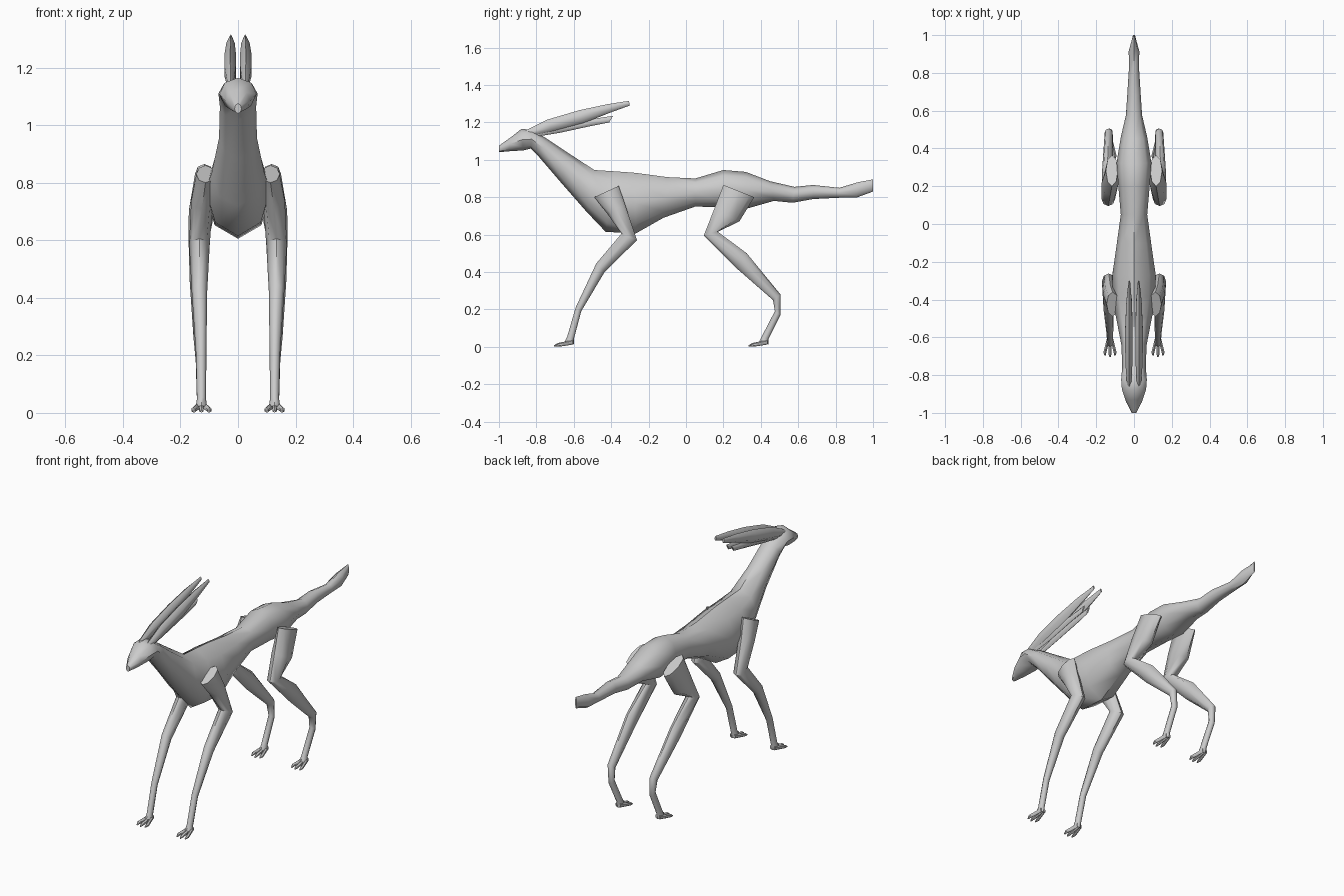
import bpy, bmesh, math
from mathutils import Vector

grey = bpy.data.materials.new("plain grey")
grey.diffuse_color = (0.6, 0.6, 0.6, 1)


def loft(name, rings, sides=8, mirror=False, angle=50):
    """Skin a tube through rings: (y, z) of one edge, (y, z) of the other, half width, centre x."""
    bm = bmesh.new()
    loops = []
    for ya, za, yb, zb, hw, cx in rings:
        a, b = Vector((cx, ya, za)), Vector((cx, yb, zb))
        mid, up, side = (a + b) / 2, (a - b) / 2, Vector((hw, 0, 0))
        loops.append([bm.verts.new(mid + up * math.cos(t) + side * math.sin(t))
                      for t in (2 * math.pi * i / sides for i in range(sides))])
    for p, q in zip(loops, loops[1:]):
        for i in range(sides):
            j = (i + 1) % sides
            bm.faces.new((p[i], p[j], q[j], q[i]))
    bm.faces.new(loops[0])
    bm.faces.new(loops[-1])
    bmesh.ops.recalc_face_normals(bm, faces=bm.faces)
    mesh = bpy.data.meshes.new(name)
    bm.to_mesh(mesh)
    bm.free()
    mesh.materials.append(grey)
    ob = bpy.data.objects.new(name, mesh)
    bpy.context.collection.objects.link(ob)
    if mirror:
        ob.modifiers.new("mirror", 'MIRROR').use_mirror_merge = False
    bpy.ops.object.select_all(action='DESELECT')
    ob.select_set(True)
    bpy.context.view_layer.objects.active = ob
    bpy.ops.object.shade_smooth_by_angle(angle=math.radians(angle))
    return ob


# Head, neck, torso and tail: top edge, bottom edge, half width
body = [
    (-1.0, 1.075, -1.0, 1.04, .012), (-.93, 1.125, -.95, 1.045, .043),
    (-.88, 1.165, -.87, 1.05, .064), (-.82, 1.16, -.83, 1.06, .068),
    (-.74, 1.11, -.79, 1.02, .063), (-.62, 1.03, -.67, .88, .066),
    (-.49, .945, -.53, .72, .092), (-.38, .938, -.43, .615, .112),
    (-.27, .93, -.27, .605, .115), (-.10, .907, -.12, .69, .092),
    (.05, .90, .05, .75, .07), (.20, .945, .20, .745, .083),
    (.32, .935, .33, .74, .092), (.45, .885, .47, .78, .07),
    (.58, .855, .57, .77, .043), (.68, .865, .68, .79, .036),
    (.82, .85, .82, .797, .027), (.92, .88, .91, .797, .028),
    (1.0, .895, 1.0, .83, .005),
]
loft("body", [(*r, 0) for r in body])

# Front leg: leading edge, trailing edge, half width, centre x
loft("front_leg", [
    (-.49, .80, -.36, .86, .032, .113), (-.42, .71, -.325, .76, .038, .125),
    (-.345, .605, -.262, .57, .036, .134), (-.48, .445, -.435, .40, .027, .134),
    (-.59, .21, -.56, .19, .018, .128), (-.635, .055, -.60, .04, .016, .127),
    (-.65, .025, -.60, .013, .020, .127)], mirror=True)

# Hind leg
loft("hind_leg", [
    (.20, .865, .365, .80, .032, .117), (.15, .735, .285, .67, .045, .126),
    (.095, .595, .17, .615, .036, .136), (.27, .42, .325, .50, .028, .140),
    (.465, .25, .505, .28, .021, .134), (.475, .19, .505, .17, .017, .130),
    (.405, .055, .44, .04, .016, .127), (.39, .025, .44, .013, .020, .127)],
    mirror=True)

# Three bent toes on every foot
for foot, y in (("front", -.635), ("hind", .405)):
    for k, dx in enumerate((-.016, 0, .016)):
        reach = .008 if dx == 0 else 0
        loft(f"{foot}_toe_{k + 1}", [
            (y + .03, .038, y + .03, .012, .008, .127 + dx * .6),
            (y - .02, .026, y - .02, .004, .009, .127 + dx * 1.3),
            (y - .045 - reach, .020, y - .045 - reach, .001, .009, .127 + dx * 1.7),
            (y - .062 - reach, .008, y - .062 - reach, .001, .004, .127 + dx * 1.6)],
            sides=6, mirror=True)

# Long swept-back ears: an upper blade and a thinner lower lip
loft("upper_ear", [
    (-.86, 1.155, -.84, 1.125, .012, .026), (-.74, 1.215, -.72, 1.15, .022, .027),
    (-.57, 1.265, -.55, 1.195, .023, .027), (-.42, 1.297, -.41, 1.25, .017, .026),
    (-.305, 1.315, -.30, 1.29, .005, .025)], sides=6, mirror=True)
loft("lower_ear", [
    (-.82, 1.145, -.82, 1.12, .008, .022), (-.68, 1.185, -.67, 1.145, .012, .018),
    (-.52, 1.215, -.51, 1.18, .012, .018), (-.39, 1.235, -.41, 1.20, .005, .016)],
    sides=6, mirror=True)
